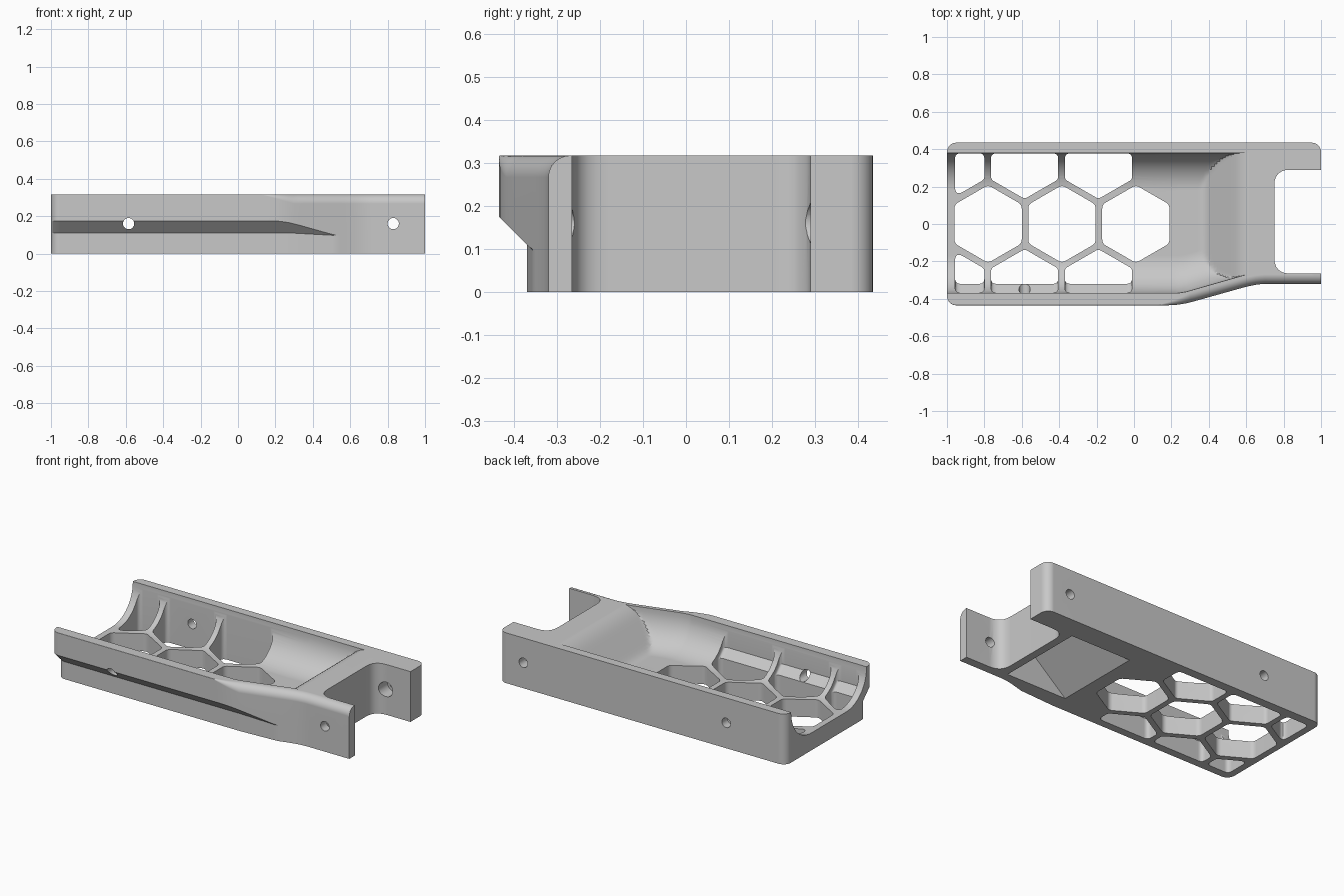
import bpy, bmesh
from math import sqrt, sin, cos, pi
from mathutils import Vector

old = bpy.data.objects.get("Cube")
if old:
    bpy.data.objects.remove(old, do_unlink=True)

grey = bpy.data.materials.new("plain grey")
grey.use_nodes = True
grey.diffuse_color = (0.58, 0.58, 0.58, 1)
grey.node_tree.nodes["Principled BSDF"].inputs["Base Color"].default_value = (0.58, 0.58, 0.58, 1)

TOP, BACK = 0.317, 0.435


def interp(x, pts):
    """Piecewise linear lookup."""
    if x <= pts[0][0]:
        return pts[0][1]
    for (a, u), (b, v) in zip(pts, pts[1:]):
        if x <= b:
            return u + (v - u) * (x - a) / (b - a)
    return pts[-1][1]


def loft(name, sections):
    """Closed solid through matching rings of points."""
    bm = bmesh.new()
    rings = [[bm.verts.new(p) for p in s] for s in sections]
    n = len(rings[0])
    for a, b in zip(rings, rings[1:]):
        for i in range(n):
            j = (i + 1) % n
            bm.faces.new((a[i], a[j], b[j], b[i]))
    bm.faces.new(rings[0])
    bm.faces.new(rings[-1])
    bmesh.ops.recalc_face_normals(bm, faces=bm.faces)
    mesh = bpy.data.meshes.new(name)
    bm.to_mesh(mesh)
    bm.free()
    mesh.materials.append(grey)
    ob = bpy.data.objects.new(name, mesh)
    bpy.context.collection.objects.link(ob)
    return ob


def rounded(points, r, steps=6):
    """Polygon with every corner rounded by a small curve."""
    out, n = [], len(points)
    for i in range(n):
        p = Vector(points[i])
        a = (Vector(points[i - 1]) - p).normalized()
        b = (Vector(points[(i + 1) % n]) - p).normalized()
        half = a.angle(b) / 2
        d = r * cos(half) / sin(half)
        for k in range(steps + 1):
            t = k / steps
            out.append(p + a * d * (1 - t) ** 2 + b * d * t * t)
    return out


def prism(name, points, r, levels=(-0.1, 0.6)):
    ring = rounded(points, r)
    return loft(name, [[(p.x, p.y, z) for p in ring] for z in levels])


def pin(name, x, z, r, y0, y1):
    ring = [(x + r * cos(k * pi / 16), z + r * sin(k * pi / 16)) for k in range(32)]
    return loft(name, [[(u, y, w) for u, w in ring] for y in (y0, y1)])


# Outer body: side profile swept along x, overhanging above a chamfer
front_line = [(0.18, -0.435), (0.23, -0.432), (0.28, -0.424), (0.33, -0.411),
              (0.58, -0.341), (0.62, -0.331), (0.66, -0.323), (0.7, -0.32)]
base_line = [(0.28, -0.37), (0.55, -0.355)]


def inset(d, r=0.05):
    return r - sqrt(r * r - (r - d) ** 2) if d < r else 0


def body_section(x):
    left_in, right_in = inset(x + 1), inset(1 - x)
    base = interp(x, base_line)
    yo = interp(x, front_line) + left_in
    yb = max(base + left_in, yo)
    low = -0.26 - base
    back = BACK - left_in - right_in
    r = interp(x, [(0.13, 0.002), (0.3, 0.05)])
    pts = [(back, 0), (back, TOP)]
    for k in range(9):
        t = k * pi / 16
        pts.append((yo + r - r * sin(t), TOP - r + r * cos(t)))
    pts += [(yo, low + max(yb - yo, 0.004)), (yb, low), (yb, 0)]
    return [(x, y, z) for y, z in pts]


ends = [0.05 * (1 - cos(k * pi / 14)) for k in range(8)]
stations = [e - 1 for e in ends] + [0.1 + 0.025 * k for k in range(26)] + [1 - e for e in reversed(ends)]
body = loft("cradle_body", [body_section(x) for x in stations])
cutters = []

# Rounded trough; a ramp rises through it to the platform by the notch
FLOOR, R, SLOPE = 0.11, 0.2, 1.05
inner_line = [(0.23, -0.37), (0.28, -0.362), (0.58, -0.276), (0.64, -0.265)]


def ramp_height(x):
    a, b, c, d = 0.35, 0.41, 0.52, 0.64
    if x < a:
        return FLOOR
    if x < b:
        return FLOOR + SLOPE * (x - a) ** 2 / (2 * (b - a))
    if x < c:
        return FLOOR + SLOPE * (x - (a + b) / 2)
    return FLOOR + SLOPE * ((c + d - a - b) / 2 - (d - x) ** 2 / (2 * (d - c)))


def trough_section(x):
    y0, y1, ramp = interp(x, inner_line), 0.38, ramp_height(x)
    pts = [(y1, 0.7), (y0, 0.7)]
    arc = [(R * cos(k * pi / 32), R * sin(k * pi / 32)) for k in range(17)]
    pts += [(y0 + R - c, max(ramp, FLOOR + R - s)) for c, s in arc]
    pts += [(y1 - R + c, max(ramp, FLOOR + R - s)) for c, s in reversed(arc)]
    return [(x, y, z) for y, z in pts]


cutters.append(loft("trough_cutter", [trough_section(x) for x in
                    [-1.1] + [0.22 + 0.015 * k for k in range(29)]]))

# End notch between the two arms
cutters.append(prism("notch_cutter", [(0.75, -0.265), (1.3, -0.265), (1.3, 0.29), (0.75, 0.29)], 0.085))

# Wedge recess under the ramp
wedge = [(0.27, -0.01), (0.7, -0.01), (0.7, 0.22), (0.54, 0.22), (0.28, 0)]
cutters.append(loft("wedge_cutter", [[(x, y, z) for x, z in wedge] for y in (-0.265, 0.295)]))

# Honeycomb: one full row, and clipped cells along both walls
PITCH, W = 0.395, 0.18
H = W * 2 / sqrt(3)
for i in range(3):
    cx = -0.78 + i * PITCH
    hexagon = [(cx + H * sin(k * pi / 3), H * cos(k * pi / 3)) for k in range(6)]
    cutters.append(prism("hexagon_cutter", hexagon, 0.04))


def side_cell(i, limit):
    cx, cy = -0.98 + i * PITCH, PITCH * sqrt(3) / 2
    pts = [(cx + W, limit), (cx + W, cy - H / 2)]
    if i == 0:
        pts += [(-0.957, cy - H + 0.013), (-0.957, limit)]
    else:
        pts += [(cx, cy - H), (cx - W, cy - H / 2), (cx - W, limit)]
    return rounded(pts, 0.03)


for i in range(3):
    cutters.append(loft("back_cell_cutter", [[(p.x, p.y, z) for p in side_cell(i, 0.378)]
                                             for z in (-0.1, 0.6)]))
    cutters.append(loft("front_cell_cutter", [[(p.x, -p.y, z) for p in side_cell(i, lim)]
                        for z, lim in ((-0.1, 0.32), (0.13, 0.32), (0.18, 0.368), (0.6, 0.368))]))

# Screw holes, with a wider seat inside the back arm
for x in (-0.585, 0.83):
    cutters.append(pin("hole_cutter", x, 0.16, 0.03, -0.6, 0.6))
cutters.append(pin("seat_cutter", 0.83, 0.16, 0.046, 0.1, 0.37))

# Cut everything out and bake the result
for c in cutters:
    c.hide_render = True
    m = body.modifiers.new(c.name, "BOOLEAN")
    m.operation, m.solver, m.object = "DIFFERENCE", "EXACT", c
bpy.context.view_layer.update()
baked = bpy.data.meshes.new_from_object(body.evaluated_get(bpy.context.evaluated_depsgraph_get()))
body.modifiers.clear()
body.data = baked
for c in cutters:
    bpy.data.objects.remove(c, do_unlink=True)

bpy.ops.object.select_all(action="DESELECT")
body.select_set(True)
bpy.context.view_layer.objects.active = body
bpy.ops.object.shade_smooth_by_angle(angle=0.45)
body.modifiers.new("clean_normals", "WEIGHTED_NORMAL").keep_sharp = True
